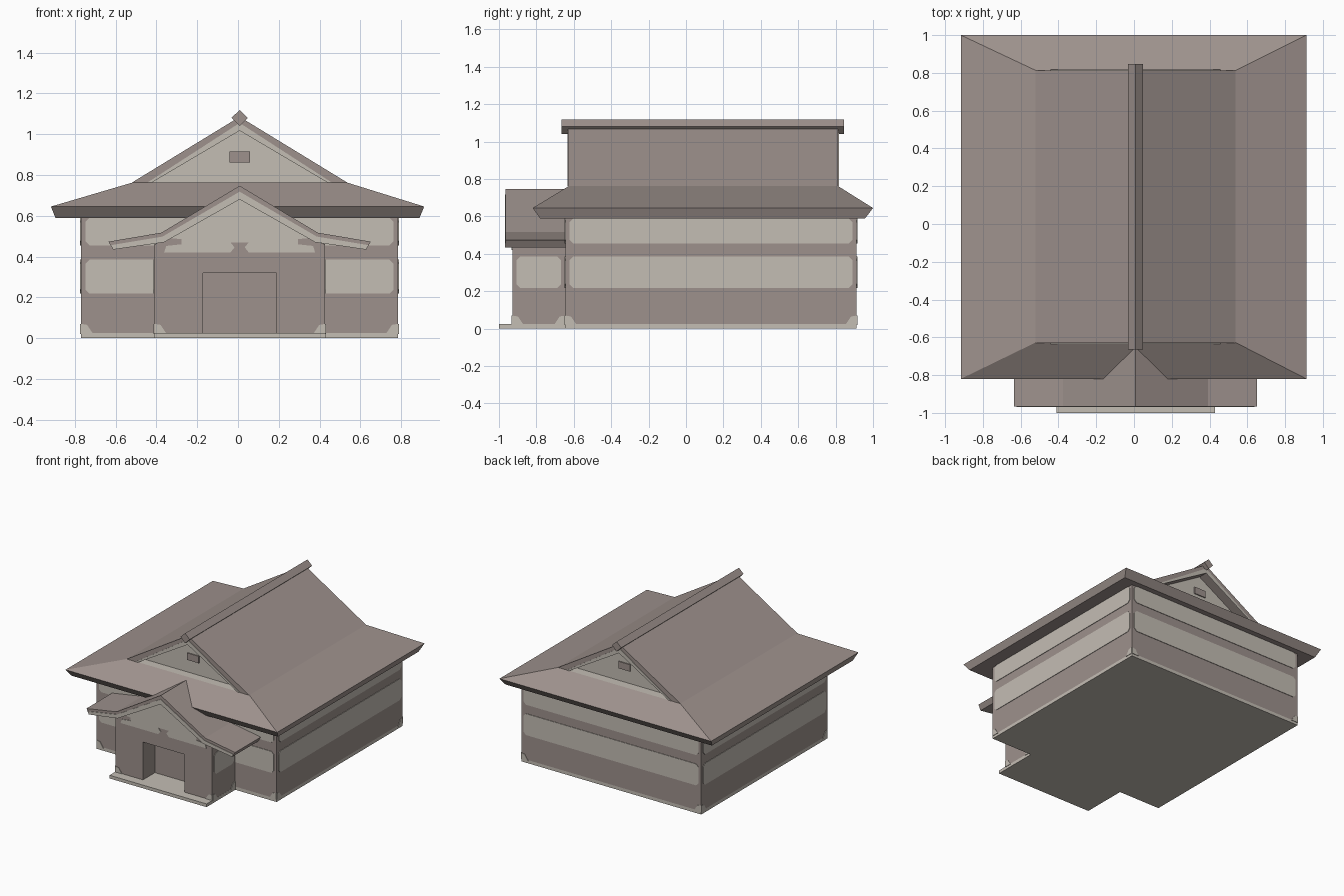
import bpy, bmesh

if "Cube" in bpy.data.objects:
    bpy.data.objects.remove(bpy.data.objects["Cube"])

CX = 0.008  # the building's mirror line


def material(name, rgb):
    m = bpy.data.materials.new(name)
    m.diffuse_color = (*rgb, 1)
    m.use_nodes = True
    m.node_tree.nodes["Principled BSDF"].inputs["Base Color"].default_value = m.diffuse_color
    return m


BROWN = material("weathered brown", (0.34, 0.285, 0.265))
LIGHT = material("pale plaster", (0.55, 0.51, 0.455))


def finish(name, bm, mat):
    bmesh.ops.recalc_face_normals(bm, faces=bm.faces[:])
    me = bpy.data.meshes.new(name)
    bm.to_mesh(me)
    bm.free()
    me.materials.append(mat)
    ob = bpy.data.objects.new(name, me)
    bpy.context.collection.objects.link(ob)
    return ob


def prism(name, pts, axis, a, b, mat):
    """Extrude a 2D outline along an axis from a to b."""
    put = {"x": lambda p, d: (d, p[0], p[1]),
           "y": lambda p, d: (p[0], d, p[1]),
           "z": lambda p, d: (p[0], p[1], d)}[axis]
    bm = bmesh.new()
    lo = [bm.verts.new(put(p, a)) for p in pts]
    hi = [bm.verts.new(put(p, b)) for p in pts]
    bm.faces.new(lo)
    bm.faces.new(hi)
    n = len(pts)
    for i in range(n):
        j = (i + 1) % n
        bm.faces.new((lo[i], lo[j], hi[j], hi[i]))
    return finish(name, bm, mat)


def rect(x0, x1, y0, y1):
    return [(x0, y0), (x1, y0), (x1, y1), (x0, y1)]


def soft_rect(x0, x1, y0, y1, c=0.02):
    return [(x0 + c, y0), (x1 - c, y0), (x1, y0 + c), (x1, y1 - c),
            (x1 - c, y1), (x0 + c, y1), (x0, y1 - c), (x0, y0 + c)]


def mirrored(half):
    """Left-half outline (ends on the mirror line) to a full outline."""
    right = [(-x, z) for x, z in reversed(half) if x != 0]
    return [(x + CX, z) for x, z in half + right]


def chevron(outer, inner):
    return mirrored(outer) + mirrored(inner)[::-1]


def paint_wall(name, axis, d, out, u0, u1, bands):
    """Pale bands and corner stains on one wall; out is the outward sign."""
    e = d + out * 0.004
    for i, (z0, z1) in enumerate(bands):
        prism(f"{name}_band_{i}", soft_rect(u0 + 0.022, u1 - 0.022, z0, z1),
              axis, d, e, LIGHT)
    for i, (u, s) in enumerate(((u0, 1), (u1, -1))):
        prism(f"{name}_stain_{i}",
              [(u, 0.02), (u + s * 0.06, 0.02), (u + s * 0.03, 0.065), (u, 0.07)],
              axis, d, e, LIGHT)


# Main hall
X0, X1, Y0, Y1 = -0.77, 0.785, -0.645, 0.912
prism("hall_plinth", rect(X0, X1, Y0, Y1), "z", 0, 0.025, LIGHT)
prism("hall_walls", rect(X0, X1, Y0, Y1), "z", 0.025, 0.6, BROWN)
BANDS = ((0.218, 0.385), (0.455, 0.59))
paint_wall("front", "y", Y0, -1, X0, X1, BANDS)
paint_wall("back", "y", Y1, 1, X0, X1, BANDS)
paint_wall("left", "x", X0, -1, Y0, Y1, BANDS)
paint_wall("right", "x", X1, 1, Y0, Y1, BANDS)

# Hipped skirt roof: soffit ring, eave ring, top ring with a pale gable ledge
bm = bmesh.new()
rings = []
for x0, x1, y0, y1, z in ((-0.895, 0.89, -0.78, 0.958, 0.59),
                          (-0.917, 0.913, -0.82, 1.0, 0.645),
                          (-0.52, 0.537, -0.627, 0.813, 0.762)):
    rings.append([bm.verts.new((x, y, z)) for x, y in rect(x0, x1, y0, y1)])
for lo, hi in zip(rings, rings[1:]):
    for i in range(4):
        j = (i + 1) % 4
        bm.faces.new((lo[i], lo[j], hi[j], hi[i]))
bm.faces.new(rings[0])
bm.faces.new(rings[2]).material_index = 1
finish("skirt_roof", bm, BROWN).data.materials.append(LIGHT)

# Upper gabled roof, pale barge boards, gable walls with vents, ridge
G0, G1, DEEP = -0.63, 0.813, 0.07
inner = [(-0.432, 0.762), (0, 1.017)]
prism("gable_roof", chevron([(-0.529, 0.762), (0, 1.085)], inner), "y", G0, G1, BROWN)
prism("gable_core", mirrored(inner), "y", G0 + DEEP, G1 - DEEP, LIGHT)
for side, y, out in (("front", G0, -1), ("back", G1, 1)):
    prism(side + "_barge_board", chevron([(-0.45, 0.764), (0, 1.055)], inner),
          "y", y, y + out * 0.004, LIGHT)
    w = y - out * DEEP
    prism(side + "_gable_vent", rect(CX - 0.05, CX + 0.05, 0.86, 0.914),
          "y", w, w + out * 0.008, BROWN)
prism("ridge_beam", [(CX - 0.04, 1.08), (CX, 1.04), (CX + 0.04, 1.08), (CX, 1.118)],
      "y", -0.665, 0.846, BROWN)

# Porch: step, front with doorway notch, solid rear
PX0, PX1, PY = -0.41, 0.428, -0.928
prism("porch_step", rect(PX0, PX1, -1.0, Y0), "z", 0, 0.025, LIGHT)
prism("porch_front", mirrored([(-0.18, 0.025), (-0.419, 0.025), (-0.419, 0.46),
                               (-0.37, 0.475), (0, 0.69)])
      + [(CX + 0.18, 0.32), (CX - 0.18, 0.32)], "y", PY, -0.78, BROWN)
prism("porch_rear", mirrored([(-0.419, 0.025), (-0.419, 0.46), (-0.37, 0.475), (0, 0.69)]),
      "y", -0.78, Y0, BROWN)
for name, x, out in (("porch_left", PX0, -1), ("porch_right", PX1, 1)):
    paint_wall(name, "x", x, out, PY, Y0, BANDS[:1])
paint_wall("porch_face", "y", PY, -1, PX0, PX1, ())

# Pale porch gable with a brown notch above the door
prism("porch_gable", mirrored([(-0.045, 0.42), (-0.37, 0.42), (-0.36, 0.452),
                               (-0.285, 0.46), (-0.285, 0.485), (-0.335, 0.49), (0, 0.685)])
      + [(CX + 0.025, 0.445), (CX + 0.045, 0.47), (CX - 0.045, 0.47), (CX - 0.025, 0.445)],
      "y", PY, PY - 0.004, LIGHT)

# Porch roof with flared eaves and a pale lower trim on its front edge
under = [(-0.62, 0.434), (-0.37, 0.47), (0, 0.68)]
prism("porch_roof", chevron([(-0.643, 0.473), (-0.383, 0.517), (0, 0.747)], under),
      "y", -0.965, Y0, BROWN)
prism("porch_roof_trim", chevron([(-0.63, 0.456), (-0.378, 0.498), (0, 0.718)], under),
      "y", -0.965, -0.969, LIGHT)
